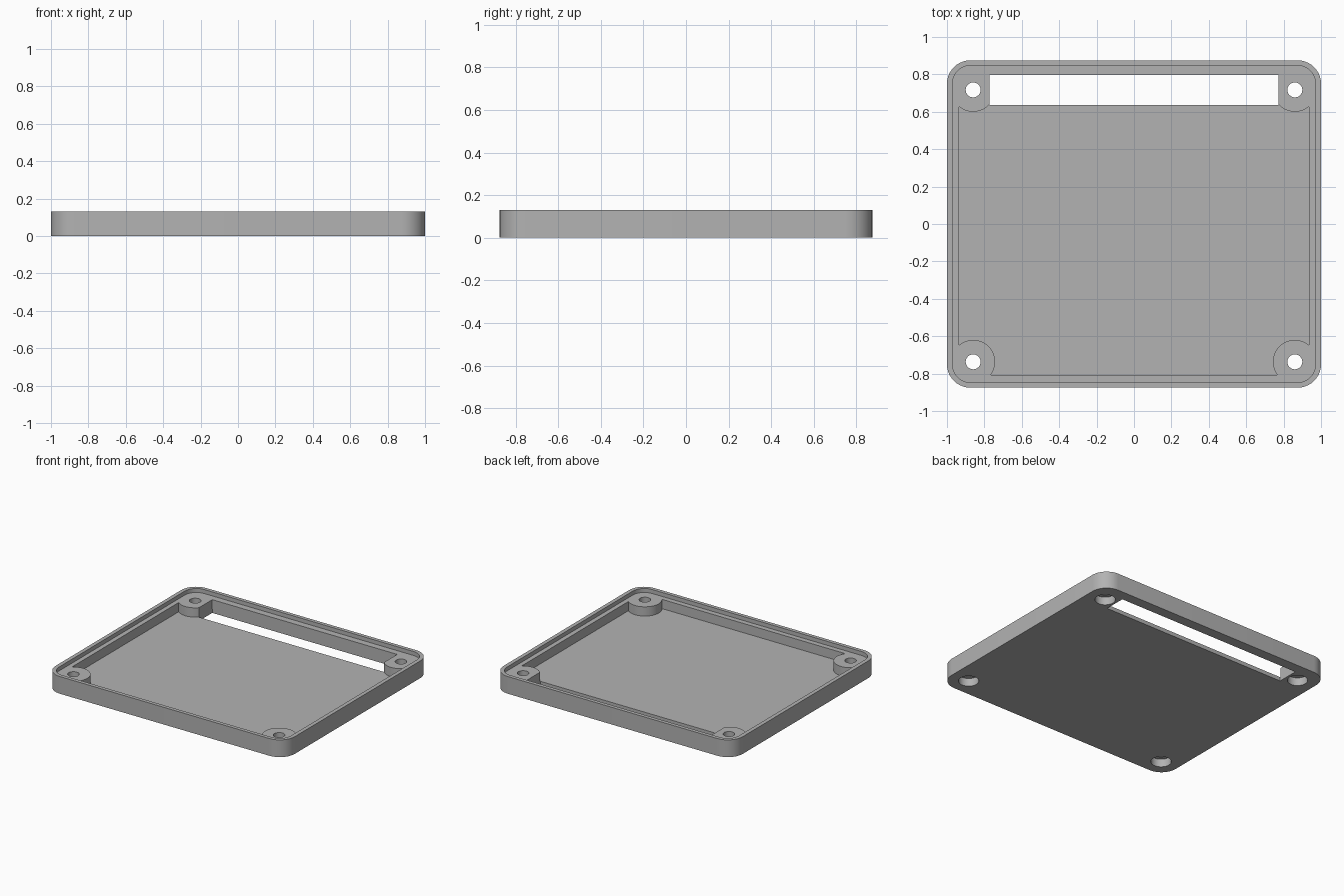
import bpy, bmesh, math

if "Cube" in bpy.data.objects:
    bpy.data.objects.remove(bpy.data.objects["Cube"])

# Main dimensions
HEIGHT, LEDGE, FLOOR = 0.13, 0.10, 0.03
HOLE_X, HOLE_BACK, HOLE_FRONT = 0.86, 0.717, -0.737
POSTS = [(sx * HOLE_X, y) for sx in (-1, 1) for y in (HOLE_BACK, HOLE_FRONT)]

grey = bpy.data.materials.new("light grey plastic")
grey.use_nodes = True
grey.diffuse_color = (0.45, 0.45, 0.45, 1)
grey.node_tree.nodes["Principled BSDF"].inputs["Base Color"].default_value = (0.45, 0.45, 0.45, 1)


def prism(name, outline, z0, z1):
    """Extrude a flat outline from z0 up to z1."""
    bm = bmesh.new()
    base = bm.faces.new([bm.verts.new((x, y, z0)) for x, y in outline])
    top = bmesh.ops.extrude_face_region(bm, geom=[base])["geom"]
    bmesh.ops.translate(bm, vec=(0, 0, z1 - z0),
                        verts=[g for g in top if isinstance(g, bmesh.types.BMVert)])
    bmesh.ops.recalc_face_normals(bm, faces=bm.faces)
    mesh = bpy.data.meshes.new(name)
    bm.to_mesh(mesh)
    bm.free()
    mesh.materials.append(grey)
    obj = bpy.data.objects.new(name, mesh)
    bpy.context.collection.objects.link(obj)
    return obj


def rounded(x0, x1, y0, y1, r, steps=10):
    """Outline of a rectangle with round corners."""
    centres = [(x1 - r, y1 - r), (x0 + r, y1 - r), (x0 + r, y0 + r), (x1 - r, y0 + r)]
    return [(cx + r * math.cos(a), cy + r * math.sin(a))
            for i, (cx, cy) in enumerate(centres)
            for a in [(i + k / steps) * math.pi / 2 for k in range(steps + 1)]]


def circle(cx, cy, r, n=48):
    return [(cx + r * math.cos(math.tau * k / n), cy + r * math.sin(math.tau * k / n))
            for k in range(n)]


def rect(x0, x1, y0, y1):
    return [(x0, y0), (x1, y0), (x1, y1), (x0, y1)]


def combine(target, tool, operation):
    """Apply a boolean and discard the tool."""
    tool.hide_render = True
    mod = target.modifiers.new(operation.lower(), "BOOLEAN")
    mod.operation, mod.solver, mod.object = operation, "EXACT", tool
    bpy.context.view_layer.objects.active = target
    bpy.ops.object.modifier_apply(modifier=mod.name)
    bpy.data.objects.remove(tool)


# Tray body with a rounded outline
tray = prism("cover_tray", rounded(-1, 1, -0.875, 0.875, 0.125), 0, HEIGHT)

# Recess inside the rim, down to the ledge
combine(tray, prism("rim_cutter", rounded(-0.97, 0.97, -0.847, 0.847, 0.095), LEDGE, 0.2), "DIFFERENCE")

# Deep pocket, leaving round screw posts in the corners
pocket = prism("pocket_cutter", rect(-0.935, 0.935, -0.808, 0.797), FLOOR, 0.2)
for x, y in POSTS:
    combine(pocket, prism("post_shape", circle(x, y, 0.117), -0.1, 0.3), "DIFFERENCE")
# The corner scraps outside the posts stay solid
bm = bmesh.new()
bm.from_mesh(pocket.data)
todo = set(bm.verts)
islands = []
while todo:
    stack, island = [todo.pop()], []
    while stack:
        v = stack.pop()
        island.append(v)
        for e in v.link_edges:
            w = e.other_vert(v)
            if w in todo:
                todo.remove(w)
                stack.append(w)
    islands.append(island)
main = max(islands, key=len)
for island in islands:
    if island is not main:
        bmesh.ops.delete(bm, geom=island, context="VERTS")
bm.to_mesh(pocket.data)
bm.free()
combine(tray, pocket, "DIFFERENCE")

# Long slot through the floor at the back
combine(tray, prism("slot_cutter", rect(-0.773, 0.773, 0.635, 0.797), -0.1, 0.2), "DIFFERENCE")

# Screw holes, counterbored from below
for x, y in POSTS:
    combine(tray, prism("hole_cutter", circle(x, y, 0.04, 32), -0.1, 0.2), "DIFFERENCE")
    combine(tray, prism("counterbore_cutter", circle(x, y, 0.07, 32), -0.1, 0.06), "DIFFERENCE")

# Smooth curved walls, crisp edges
tray.select_set(True)
bpy.context.view_layer.objects.active = tray
bpy.ops.object.shade_smooth_by_angle(angle=math.radians(30))
